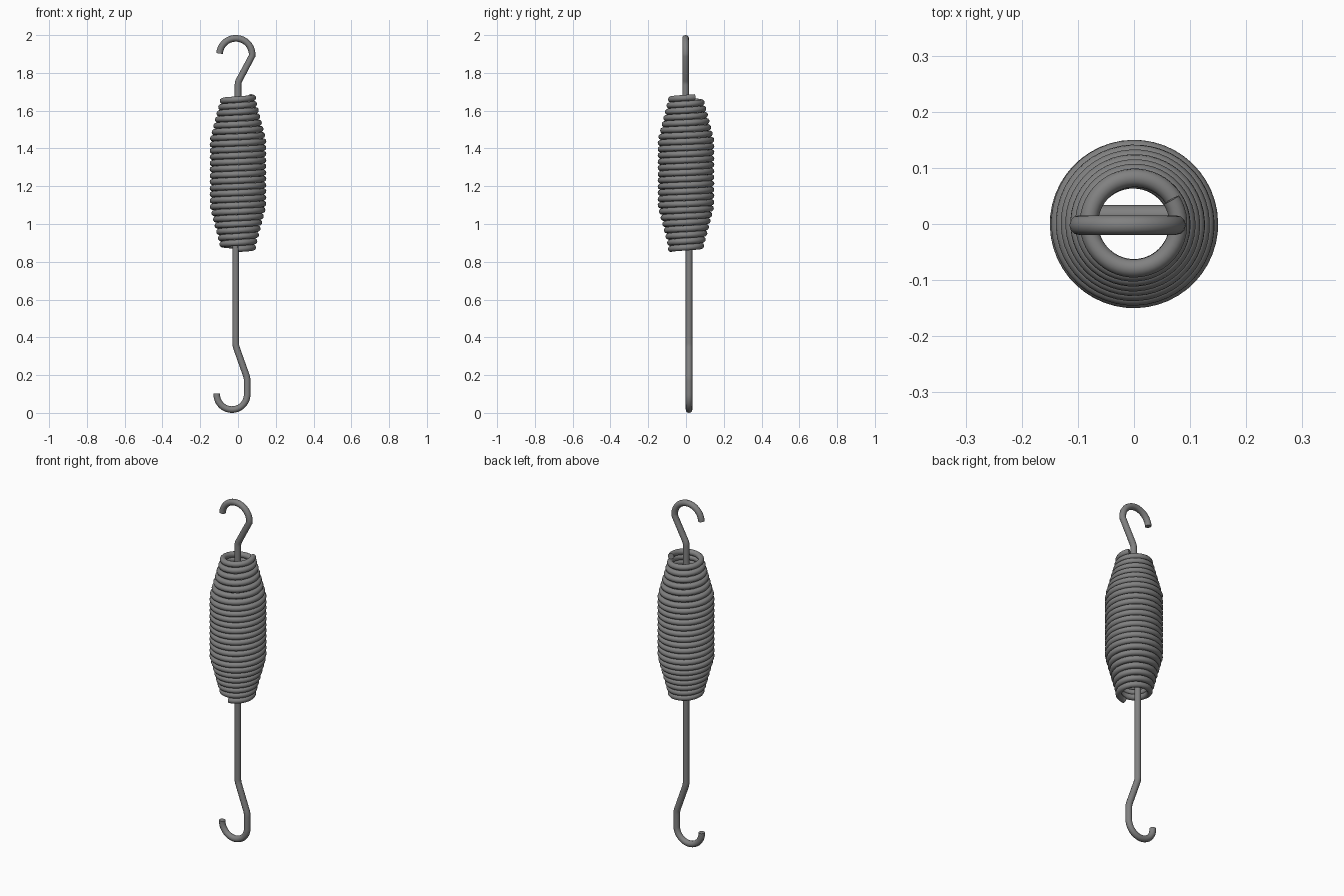
import bpy
from math import sin, cos, pi, radians
from mathutils import Vector

if "Cube" in bpy.data.objects:
    bpy.data.objects.remove(bpy.data.objects["Cube"])

steel = bpy.data.materials.new("dark_steel")
steel.diffuse_color = (0.22, 0.22, 0.22, 1)
steel.use_nodes = True
steel.node_tree.nodes["Principled BSDF"].inputs["Base Color"].default_value = steel.diffuse_color


def wire(name, pts, radius):
    """Round wire swept along a list of points, turned into a smooth mesh."""
    cu = bpy.data.curves.new(name, 'CURVE')
    cu.dimensions = '3D'
    cu.bevel_depth = radius
    cu.bevel_resolution = 4
    cu.use_fill_caps = True
    sp = cu.splines.new('POLY')
    sp.points.add(len(pts) - 1)
    for p, co in zip(sp.points, pts):
        p.co = (*co, 1)
    cu.materials.append(steel)
    ob = bpy.data.objects.new(name, cu)
    bpy.context.collection.objects.link(ob)
    bpy.ops.object.select_all(action='DESELECT')
    ob.select_set(True)
    bpy.context.view_layer.objects.active = ob
    bpy.ops.object.convert(target='MESH')
    bpy.ops.object.shade_smooth_by_angle(angle=radians(40))
    return ob


def rounded(pts, size=0.015, steps=4):
    """Round the inner corners of a polyline."""
    pts = [Vector(p) for p in pts]
    out = [pts[0]]
    for a, b, c in zip(pts, pts[1:], pts[2:]):
        p = b + (a - b).normalized() * size
        q = b + (c - b).normalized() * size
        for i in range(steps + 1):
            t = i / steps
            out.append(p * (1 - t) ** 2 + b * 2 * t * (1 - t) + q * t * t)
    return out + [pts[-1]]


def arc(cx, cz, r, a0, a1, y, n=24):
    return [Vector((cx + r * cos(radians(a0 + (a1 - a0) * i / n)), y,
                    cz + r * sin(radians(a0 + (a1 - a0) * i / n)))) for i in range(n + 1)]


# barrel-shaped coil, tapered at both ends
Z0, Z1, TAPER = 0.868, 1.671, 0.21
R_END, R_MID = 0.079, 0.1335
START, TURNS, SEG = -pi / 2, 24 + 123 / 360, 48
n = int(TURNS * SEG)
coil = []
for i in range(n + 1):
    t = i / n
    z = Z0 + (Z1 - Z0) * t
    k = max(0, min(1, (z - Z0 - 0.015) / TAPER, (Z1 - 0.015 - z) / TAPER))
    r = R_END + (R_MID - R_END) * k
    a = START + TURNS * 2 * pi * t
    coil.append((r * cos(a), r * sin(a), z))
wire("spring_coil", coil, 0.0165)

# upper hook
y = -0.002
bend = arc(-0.0115, 1.8965, 0.0865, -4, 176, y)
wire("upper_hook", rounded([(0, y, 1.27), (0, y, 1.75), bend[0]]) + bend[1:], 0.0175)

# lower hook with long shank
y = 0.016
bend = arc(-0.032, 0.098, 0.0805, 0, -184, y)
shank = rounded([(-0.012, y, 1.27), (-0.012, y, 0.355), (0.0485, y, 0.185), bend[0]])
wire("lower_hook", shank + bend[1:], 0.0175)

# hidden bar inside the coil that joins both shanks
wire("inner_crossbar", [(-0.125, y, 1.27), (0.125, y, 1.27)], 0.0178)
